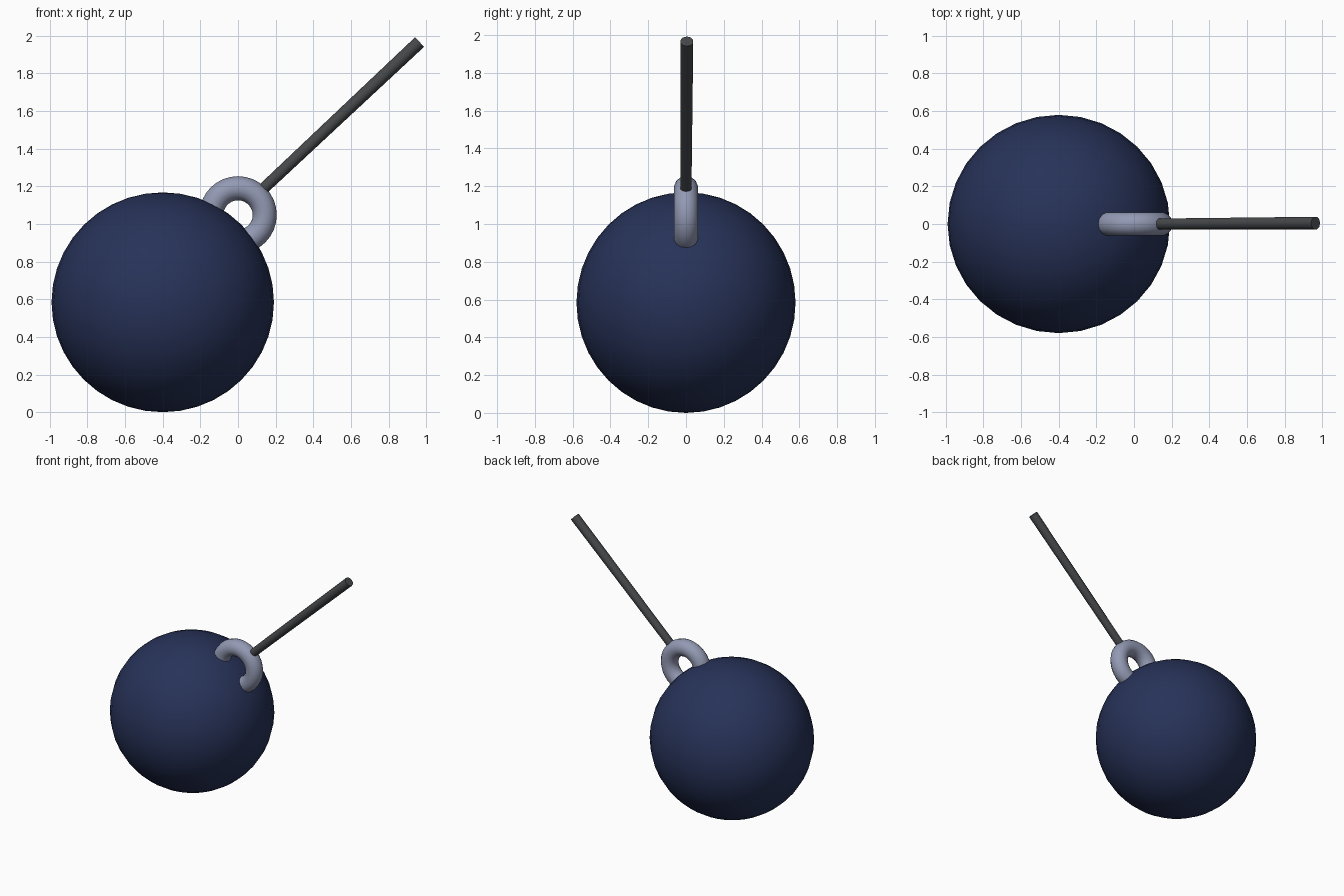
import bpy
from math import radians
from mathutils import Vector

cube = bpy.data.objects.get("Cube")
if cube:
    bpy.data.objects.remove(cube, do_unlink=True)


def material(name, color):
    mat = bpy.data.materials.new(name)
    mat.use_nodes = True
    mat.diffuse_color = (*color, 1)
    mat.node_tree.nodes["Principled BSDF"].inputs["Base Color"].default_value = (*color, 1)
    return mat


def finish(name, mat, angle=40):
    obj = bpy.context.object
    obj.name = name
    obj.data.materials.append(mat)
    bpy.ops.object.shade_smooth_by_angle(angle=radians(angle))
    return obj


navy = material("navy iron", (0.02, 0.032, 0.098))
steel = material("pale steel", (0.29, 0.32, 0.45))
charcoal = material("charcoal rod", (0.06, 0.064, 0.068))

# Heavy ball
bpy.ops.mesh.primitive_uv_sphere_add(segments=32, ring_count=20, radius=1, location=(-0.4, 0, 0.584))
ball = bpy.context.object
ball.scale = (0.591, 0.58, 0.584)
finish("ball", navy)

# Ring sunk into the ball
bpy.ops.mesh.primitive_torus_add(major_segments=32, minor_segments=14, major_radius=0.142,
                                 minor_radius=0.064, location=(0, 0, 1.048),
                                 rotation=(radians(90), 0, 0))
finish("ring", steel, 60)

# Slightly tapered rod rising from inside the ring
start, end = Vector((0.1, 0, 1.155)), Vector((0.965, 0.005, 1.967))
axis = end - start
bpy.ops.mesh.primitive_cone_add(vertices=10, radius1=0.03, radius2=0.035, depth=axis.length,
                                location=(start + end) / 2,
                                rotation=axis.to_track_quat("Z", "Y").to_euler())
finish("rod", charcoal)
